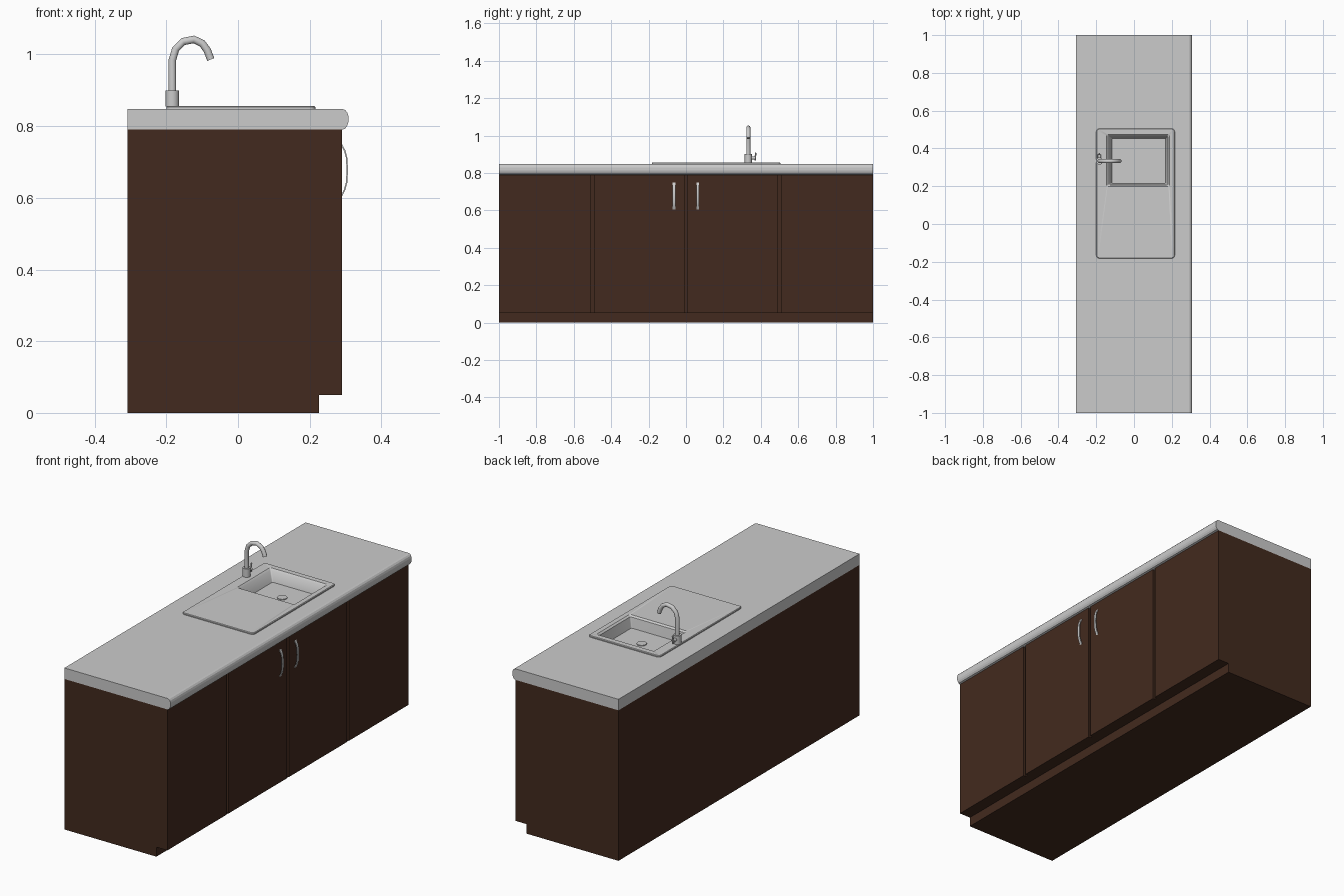
import bpy, bmesh, math
from mathutils import Vector

if "Cube" in bpy.data.objects:
    bpy.data.objects.remove(bpy.data.objects["Cube"])

brown = bpy.data.materials.new("dark_wood")
brown.diffuse_color = (0.055, 0.023, 0.013, 1)
brown.use_nodes = True
brown.node_tree.nodes["Principled BSDF"].inputs["Base Color"].default_value = brown.diffuse_color


def finish(name, bm, mat=None, smooth=False):
    bmesh.ops.recalc_face_normals(bm, faces=bm.faces[:])
    me = bpy.data.meshes.new(name)
    bm.to_mesh(me)
    bm.free()
    ob = bpy.data.objects.new(name, me)
    bpy.context.collection.objects.link(ob)
    if mat:
        me.materials.append(mat)
    if smooth:
        bpy.context.view_layer.objects.active = ob
        ob.select_set(True)
        bpy.ops.object.shade_smooth_by_angle(angle=math.radians(35))
        ob.select_set(False)
    return ob


def loft(name, rings, mat=None, smooth=False):
    """Closed solid through a list of equal-length point rings."""
    bm = bmesh.new()
    rows = [[bm.verts.new(p) for p in ring] for ring in rings]
    n = len(rows[0])
    for a, b in zip(rows, rows[1:]):
        for i in range(n):
            bm.faces.new((a[i], a[(i + 1) % n], b[(i + 1) % n], b[i]))
    bm.faces.new(rows[0])
    bm.faces.new(rows[-1])
    return finish(name, bm, mat, smooth)


def extrude_y(name, profile, y0, y1, mat=None):
    return loft(name, [[(x, y, z) for x, z in profile] for y in (y0, y1)], mat)


def rect(x0, x1, z0, z1):
    return [(x0, z0), (x1, z0), (x1, z1), (x0, z1)]


def sweep(name, path, ry, rn, sides, y, smooth=True):
    """Sweep an ellipse or box section along an x-z path at depth y."""
    pts = [Vector(p) for p in path]
    rings = []
    for i, p in enumerate(pts):
        t = (pts[min(i + 1, len(pts) - 1)] - pts[max(i - 1, 0)]).normalized()
        nx, nz = -t.y, t.x
        ring = []
        for k in range(sides):
            a = 2 * math.pi * (k + 0.5) / sides
            s = math.sqrt(2) if sides == 4 else 1
            u, v = s * rn * math.cos(a), s * ry * math.sin(a)
            ring.append((p.x + nx * u, y + v, p.y + nz * u))
        rings.append(ring)
    return loft(name, rings, None, smooth)


def rounded(x0, x1, y0, y1, r, z, seg=4):
    corners = [(x1 - r, y1 - r), (x0 + r, y1 - r), (x0 + r, y0 + r), (x1 - r, y0 + r)]
    return [(cx + r * math.cos(math.pi / 2 * (q + k / seg)),
             cy + r * math.sin(math.pi / 2 * (q + k / seg)), z)
            for q, (cx, cy) in enumerate(corners) for k in range(seg + 1)]


# Cabinet carcass with toe kick
extrude_y("cabinet_body", [(-0.308, 0), (0.226, 0), (0.226, 0.05), (0.278, 0.05),
                           (0.278, 0.79), (-0.308, 0.79)], -1, 1, brown)

# Four door panels separated by narrow grooves
gap = 0.008
for i in range(4):
    a, b = -1 + i * 0.5, -0.5 + i * 0.5
    extrude_y(f"door_{i + 1}", rect(0.278, 0.29, 0.05, 0.79),
              a + (gap if i > 0 else 0), b - (gap if i < 3 else 0), brown)

# Bowed handles on the two middle doors
bow = [(0.289, 0.748), (0.298, 0.731), (0.303, 0.712), (0.305, 0.678),
       (0.303, 0.643), (0.298, 0.624), (0.289, 0.606)]
for side, y in (("left", -0.064), ("right", 0.062)):
    sweep(f"handle_{side}", bow, 0.007, 0.002, 4, y)

# Worktop with rounded front edge
top = extrude_y("worktop", [(-0.308, 0.79), (0.290, 0.79), (0.299, 0.793), (0.305, 0.802),
                            (0.308, 0.812), (0.308, 0.828), (0.305, 0.838), (0.299, 0.845),
                            (0.290, 0.848), (-0.308, 0.848)], -1, 1)

# Opening for the bowl
cutter = extrude_y("bowl_opening", rect(-0.155, 0.198, 0.7, 0.9), 0.188, 0.484)
cutter.hide_render = True
mod = top.modifiers.new("opening", 'BOOLEAN')
mod.object = cutter
mod.solver = 'EXACT'
bpy.context.view_layer.objects.active = top
bpy.ops.object.modifier_apply(modifier=mod.name)
bpy.data.objects.remove(cutter)

# Inset sink: drainer plate and bowl in one skin
bm = bmesh.new()
loops = [rounded(-0.2, 0.216, -0.182, 0.505, 0.016, 0.847),
         rounded(-0.2, 0.216, -0.182, 0.505, 0.016, 0.853),
         rounded(-0.197, 0.213, -0.179, 0.502, 0.013, 0.856),
         rounded(-0.145, 0.188, 0.198, 0.474, 0.006, 0.856),
         rounded(-0.136, 0.179, 0.206, 0.465, 0.006, 0.848),
         rounded(-0.116, 0.167, 0.214, 0.452, 0.006, 0.795)]
rows = [[bm.verts.new(p) for p in lp] for lp in loops]
for a, b in zip(rows, rows[1:]):
    for i in range(len(a)):
        j = (i + 1) % len(a)
        bm.faces.new((a[i], a[j], b[j], b[i]))
bm.faces.new(rows[-1])
finish("sink", bm, None, True)


def cylinder(name, r, p0, p1, sides=16):
    p0, p1 = Vector(p0), Vector(p1)
    d = p1 - p0
    bm = bmesh.new()
    bmesh.ops.create_cone(bm, cap_ends=True, segments=sides, radius1=r, radius2=r, depth=d.length)
    bm.transform(d.to_track_quat('Z', 'Y').to_matrix().to_4x4())
    bmesh.ops.translate(bm, verts=bm.verts[:], vec=(p0 + p1) / 2)
    return finish(name, bm, None, True)


# Drain
cylinder("drain", 0.024, (0.024, 0.333, 0.79), (0.024, 0.333, 0.799), 20)

# Faucet: base, gooseneck spout and side lever
fx, fy = -0.183, 0.333
cylinder("faucet_base", 0.019, (fx, fy, 0.855), (fx, fy, 0.9))
spout = [(fx, 0.89), (fx, 0.985), (-0.174, 1.015), (-0.153, 1.036), (-0.123, 1.042),
         (-0.1, 1.031), (-0.086, 1.012), (-0.076, 0.986)]
sweep("faucet_spout", spout, 0.011, 0.011, 12, fy)
cylinder("lever_hub", 0.009, (fx, fy + 0.01, 0.88), (fx, fy + 0.036, 0.88), 12)
cylinder("lever_arm", 0.004, (fx, fy + 0.036, 0.866), (fx, fy + 0.04, 0.908), 8)
